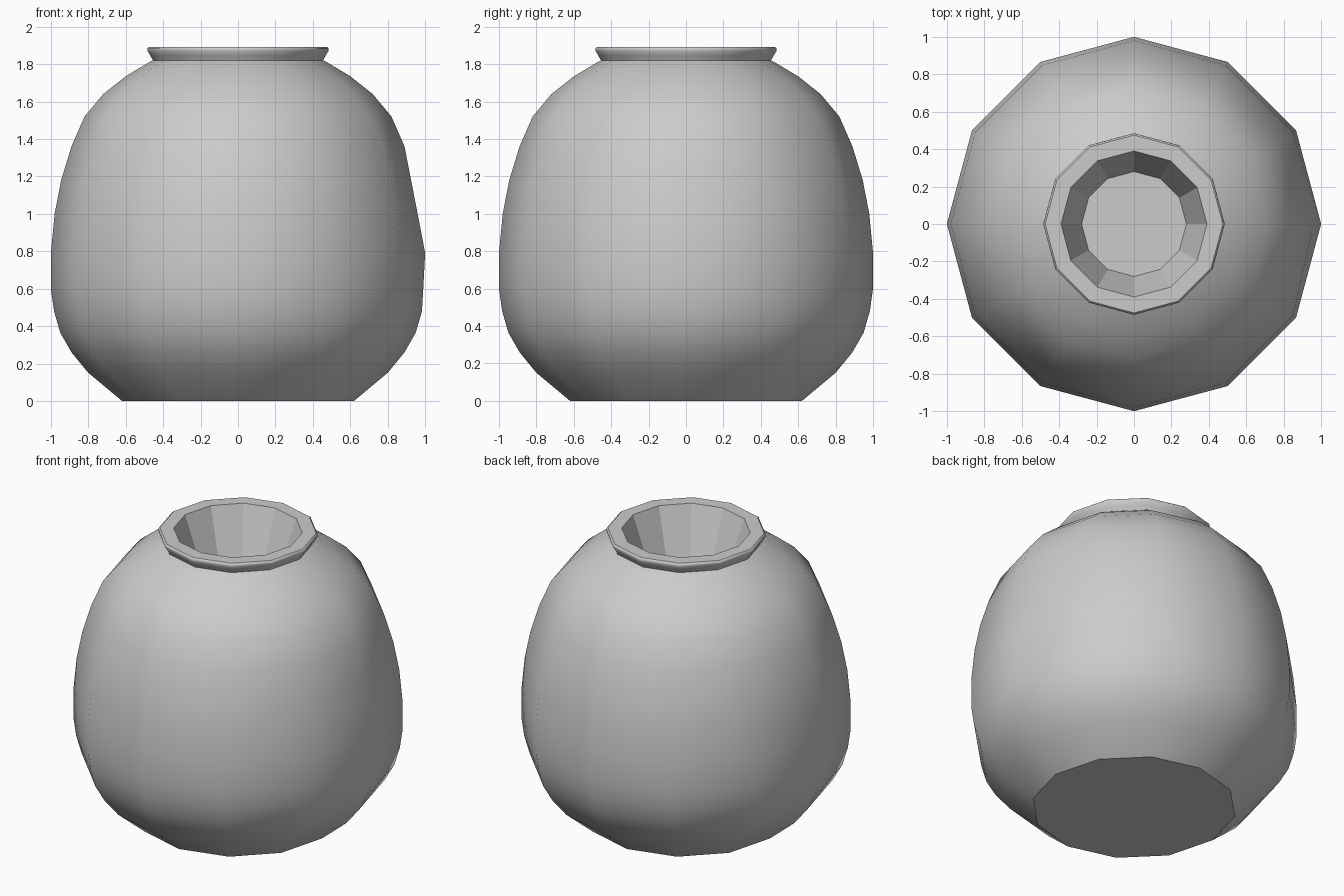
import bpy, bmesh, math

if "Cube" in bpy.data.objects:
    bpy.data.objects.remove(bpy.data.objects["Cube"])

SIDES = 12

# Outer profile (radius, height), from base to top of lip
outer = [(0.62, 0), (0.80, 0.15), (0.89, 0.26), (0.95, 0.365), (0.983, 0.48),
         (1.0, 0.60), (1.0, 0.79), (0.98, 1.0), (0.945, 1.18), (0.89, 1.36),
         (0.82, 1.52), (0.72, 1.64), (0.60, 1.735), (0.475, 1.81),
         (0.455, 1.82), (0.468, 1.845), (0.485, 1.872), (0.484, 1.885), (0.475, 1.892)]
# Inner opening: lip edge, then floor edge
inner = [(0.39, 1.892), (0.28, 1.585)]
# Slightly flattened column of points on the +x side
flattened = {5: 0.99, 7: 0.96, 8: 0.925}

bm = bmesh.new()
rings = []
for i, (r, z) in enumerate(outer + inner):
    ring = []
    for k in range(SIDES):
        a = 2 * math.pi * k / SIDES
        rad = flattened.get(i, r) if k == 0 else r
        ring.append(bm.verts.new((rad * math.cos(a), rad * math.sin(a), z)))
    rings.append(ring)

# Walls: smooth outside, faceted lip top and opening
for i, (lo, hi) in enumerate(zip(rings, rings[1:])):
    for k in range(SIDES):
        n = (k + 1) % SIDES
        f = bm.faces.new((lo[k], lo[n], hi[n], hi[k]))
        f.smooth = i < len(outer) - 1

# Base and opening floor
bm.faces.new(rings[0][::-1])
bm.faces.new(rings[-1])

# Crisp edges at the base, the neck crease and around the flat faces
for e in bm.edges:
    flat = any(not f.smooth for f in e.link_faces)
    neck = all(v in rings[14] for v in e.verts)
    e.smooth = not (flat or neck)

mesh = bpy.data.meshes.new("jar")
bm.to_mesh(mesh)
bm.free()
jar = bpy.data.objects.new("jar", mesh)
bpy.context.collection.objects.link(jar)
